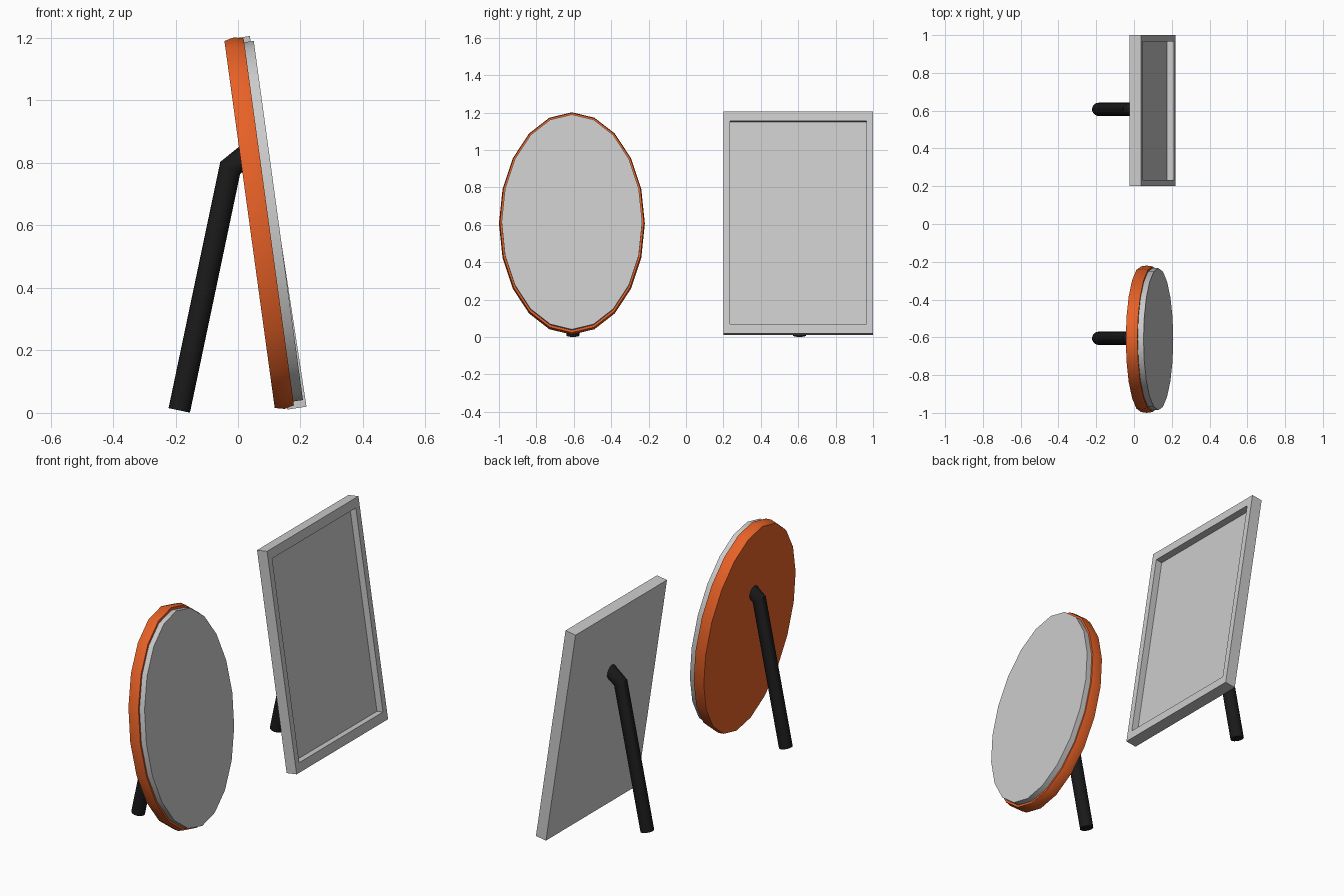
import bpy, bmesh
from math import sin, cos, tan, pi, radians
from mathutils import Vector

if "Cube" in bpy.data.objects:
    bpy.data.objects.remove(bpy.data.objects["Cube"])


def material(name, rgb):
    m = bpy.data.materials.new(name)
    m.diffuse_color = (*rgb, 1)
    m.use_nodes = True
    m.node_tree.nodes["Principled BSDF"].inputs["Base Color"].default_value = m.diffuse_color
    return m


orange = material("orange", (0.8, 0.12, 0.02))
black = material("black", (0.01, 0.01, 0.01))


def finish(bm, name, mat=None, smooth=None, loc=(0, 0, 0), tilt=0):
    bmesh.ops.recalc_face_normals(bm, faces=bm.faces)
    me = bpy.data.meshes.new(name)
    bm.to_mesh(me)
    bm.free()
    ob = bpy.data.objects.new(name, me)
    bpy.context.collection.objects.link(ob)
    ob.location = loc
    ob.rotation_euler = (0, -tilt, 0)   # lean back, facing +x
    if mat:
        me.materials.append(mat)
    if smooth:
        bpy.ops.object.select_all(action='DESELECT')
        ob.select_set(True)
        bpy.context.view_layer.objects.active = ob
        bpy.ops.object.shade_smooth_by_angle(angle=radians(smooth))
    return ob


def loft(rings):
    """Join rings of points with quads and cap both ends."""
    bm = bmesh.new()
    vs = [[bm.verts.new(p) for p in r] for r in rings]
    n = len(vs[0])
    for a, b in zip(vs, vs[1:]):
        for i in range(n):
            j = (i + 1) % n
            bm.faces.new((a[i], a[j], b[j], b[i]))
    bm.faces.new(vs[0][::-1])
    bm.faces.new(vs[-1])
    return bm


def oval(depth, ry, rz, n=20):
    return [(depth, ry * cos(2 * pi * i / n), rz * sin(2 * pi * i / n)) for i in range(n)]


# Oval mirror: rim with a slight ridge, and a proud glass disc
oval_tilt, oval_loc = radians(7.8), (0.037, -0.61, 0.603)
rim = loft([oval(d, 0.39 * s, 0.6 * s) for d, s in ((0, 0.988), (0.031, 1.0), (0.062, 0.988))])
finish(rim, "oval_frame", orange, 40, oval_loc, oval_tilt)
glass = loft([oval(d, 0.376, 0.58) for d in (0.05, 0.093)])
finish(glass, "oval_glass", None, 40, oval_loc, oval_tilt)

# Rectangular mirror: box with a recessed front panel
rect_tilt, rect_loc = radians(8.7), (0.158, 0.6, 0.0106)


def rect(depth, margin_y, margin_z):
    y, z0, z1 = 0.4 - margin_y, margin_z, 1.2 - margin_z
    return [(depth, -y, z0), (depth, y, z0), (depth, y, z1), (depth, -y, z1)]


panel = loft([rect(0, 0, 0), rect(0.062, 0, 0), rect(0.062, 0.034, 0.051), rect(0.025, 0.034, 0.051)])
finish(panel, "rectangular_mirror", None, None, rect_loc, rect_tilt)


# Bent round support legs, cut to sink into the mirror backs
def leg(name, y, origin, tilt, r=0.035, n=20):
    foot, elbow = Vector((-0.188, y, 0.008)), Vector((-0.025, y, 0.784))
    u = (elbow - foot).normalized()
    v = Vector((0.78, 0, 0.625)).normalized()
    miter = (u + v).normalized()
    normal = Vector((cos(tilt), 0, sin(tilt)))
    target = normal.dot(Vector(origin)) + 0.012
    side = Vector((-u.z, 0, u.x))
    rings = [[], [], []]
    for i in range(n):
        a = 2 * pi * i / n
        p = foot + side * r * cos(a) + Vector((0, r * sin(a), 0))
        q = p + u * ((elbow - p).dot(miter) / u.dot(miter))
        e = q + v * ((target - normal.dot(q)) / v.dot(normal))
        for ring, pt in zip(rings, (p, q, e)):
            ring.append(pt)
    finish(loft(rings), name, black, 30)


leg("oval_support_leg", -0.605, oval_loc, oval_tilt)
leg("rectangular_support_leg", 0.607, rect_loc, rect_tilt)
